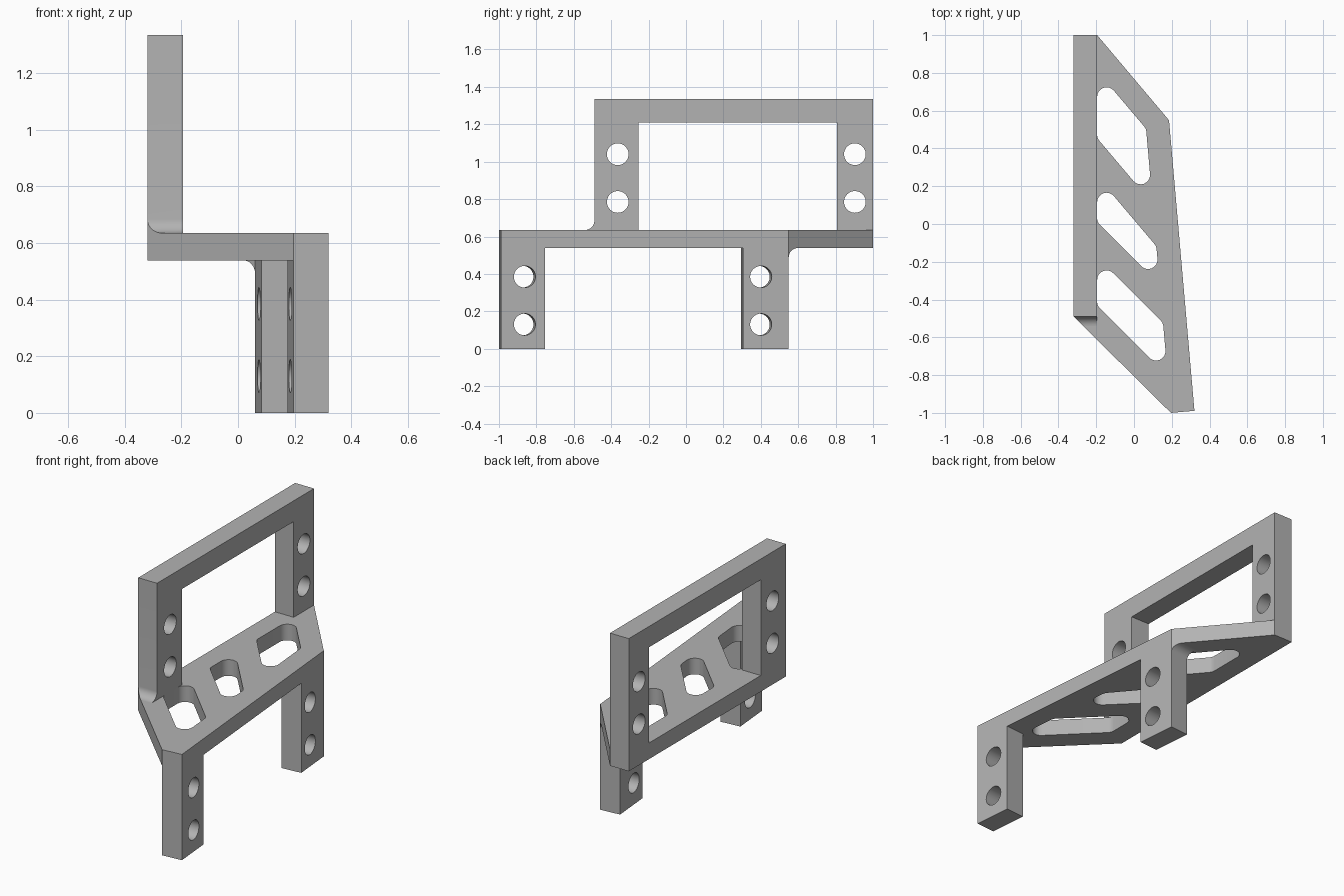
import bpy, bmesh
from math import cos, sin, pi, radians
from mathutils import Vector, Matrix

cube = bpy.data.objects.get("Cube")
if cube:
    bpy.data.objects.remove(cube, do_unlink=True)

grey = bpy.data.materials.new("grey metal")
grey.use_nodes = True
colour = (0.45, 0.45, 0.45, 1)
grey.diffuse_color = colour
grey.node_tree.nodes["Principled BSDF"].inputs["Base Color"].default_value = colour

UP = Vector((0, 0, 1))
T = 0.125                                   # wall thickness
PLATE_LOW, PLATE_TOP, TOP = 0.538, 0.635, 1.335
R = 0.05                                    # fillet radius


def arc(cx, cy, r, a0, a1, n=10):
    return [(cx + r * cos(radians(a0 + (a1 - a0) * i / n)),
             cy + r * sin(radians(a0 + (a1 - a0) * i / n))) for i in range(n + 1)]


def hole(x, y, r=0.058):
    return arc(x, y, r, 0, 360, 40)[:-1]


def rect(x0, x1, y0, y1):
    return [(x0, y0), (x1, y0), (x1, y1), (x0, y1)]


def rounded(points, r, n=8):
    """Round every corner of a convex outline with a tangent arc."""
    out = []
    pts = [Vector(p) for p in points]
    for i, p in enumerate(pts):
        a = (pts[i - 1] - p).normalized()
        b = (pts[(i + 1) % len(pts)] - p).normalized()
        half = a.angle(b) / 2
        centre = p + (a + b).normalized() * r / sin(half)
        start = p + a * r / (sin(half) / cos(half)) - centre
        end = p + b * r / (sin(half) / cos(half)) - centre
        sweep = pi - 2 * half
        for k in range(n + 1):
            t = k / n
            v = (start * sin((1 - t) * sweep) + end * sin(t * sweep)) / sin(sweep)
            out.append(tuple(centre + v))
    return out


def solid(name, outlines, thickness, matrix, cuts=()):
    """Extrude flat outlines (with holes), place them, trim by planes."""
    curve = bpy.data.curves.new(name, 'CURVE')
    curve.dimensions, curve.fill_mode = '2D', 'BOTH'
    curve.extrude = thickness / 2
    for pts in outlines:
        s = curve.splines.new('POLY')
        s.points.add(len(pts) - 1)
        for p, q in zip(s.points, pts):
            p.co = (q[0], q[1], 0, 1)
        s.use_cyclic_u = True
    helper = bpy.data.objects.new(name + " outline", curve)
    bpy.context.collection.objects.link(helper)
    graph = bpy.context.evaluated_depsgraph_get()
    mesh = bpy.data.meshes.new_from_object(helper.evaluated_get(graph))
    bpy.data.objects.remove(helper, do_unlink=True)
    bm = bmesh.new()
    bm.from_mesh(mesh)
    bm.transform(matrix)
    bmesh.ops.remove_doubles(bm, verts=bm.verts, dist=1e-5)
    for point, normal in cuts:
        bmesh.ops.bisect_plane(bm, geom=bm.verts[:] + bm.edges[:] + bm.faces[:], dist=1e-5,
                               plane_co=point, plane_no=normal, clear_outer=True)
        bmesh.ops.holes_fill(bm, edges=[e for e in bm.edges if e.is_boundary], sides=0)
    bmesh.ops.recalc_face_normals(bm, faces=bm.faces)
    bm.to_mesh(mesh)
    bm.free()
    mesh.materials.clear()
    mesh.materials.append(grey)
    obj = bpy.data.objects.new(name, mesh)
    bpy.context.collection.objects.link(obj)
    bpy.ops.object.select_all(action='DESELECT')
    obj.select_set(True)
    bpy.context.view_layer.objects.active = obj
    bpy.ops.object.shade_smooth_by_angle(angle=radians(30))
    return obj


def wall_matrix(origin, along):
    """Local x runs along the wall, local y is up, local z is the wall normal."""
    m = Matrix((along, UP, along.cross(UP))).transposed().to_4x4()
    m.translation = origin
    return m


# Corners of the plate
back_l, back_r = Vector((-0.32, 1, 0)), Vector((-0.195, 1, 0))
front_l = Vector((-0.32, -0.49, 0))
leg_front = Vector((0.32, -0.989, 0))
along = Vector((-sin(radians(5)), cos(radians(5)), 0))
outward = along.cross(UP)
length = 1.544
leg_back = leg_front + along * length
leg_inner = leg_front - outward * T
front_normal = (leg_inner - front_l).cross(UP)
back_normal = (back_r - leg_back).cross(UP)


# Plate with three slanted slots
def slot(low, low_slope, high, high_slope):
    x0 = -0.195

    def right(y, s):
        x = (0.108 - 0.0875 * (y - s * x0)) / (1 + 0.0875 * s)
        return (x, y + s * (x - x0))
    return rounded([(x0, low), right(low, low_slope), right(high, high_slope), (x0, high)], R)


outline = [tuple(p.xy) for p in (back_l, front_l, leg_inner, leg_front, leg_back, back_r)]
slots = [slot(0.454, -1.18, 0.81, -1.18),
         slot(0.01, -1.0, 0.252, -1.18),
         slot(-0.432, -1.0, -0.175, -1.0)]
solid("slotted_plate", [outline] + slots, PLATE_TOP - PLATE_LOW,
      Matrix.Translation((0, 0, (PLATE_LOW + PLATE_TOP) / 2)))

# Upright frame, with the foot fillet trimmed flush to the plate edge
y0, y1 = -0.49, 1
frame = arc(y0 - R, PLATE_TOP + R, R, -90, 0) + [
    (y0, TOP), (y1, TOP), (y1, PLATE_TOP), (0.807, PLATE_TOP), (0.807, 1.21),
    (-0.253, 1.21), (-0.253, PLATE_TOP)]
frame_holes = [hole(y, z) for y in (-0.365, 0.903) for z in (0.785, 1.04)]
solid("upright_frame", [frame] + frame_holes, T,
      wall_matrix(Vector((-0.32 + T / 2, 0, 0)), Vector((0, 1, 0))),
      [(front_l, front_normal)])

# Two drilled legs under the angled edge
wall = wall_matrix(leg_front - outward * T / 2, along)
for name, a, b, mid in (("front_leg", 0, 0.235, 0.127),
                        ("rear_leg", length - 0.245, length, 1.395)):
    solid(name, [rect(a, b, 0, PLATE_LOW)] + [hole(mid, z) for z in (0.13, 0.385)], T, wall)

# Fillet behind the rear leg, trimmed between two slanted planes
web = arc(length + R, PLATE_LOW - R, R, 180, 90) + [(length, PLATE_LOW)]
solid("rear_leg_fillet", [web], T + 2 * R,
      wall_matrix(leg_front - outward * (T / 2 + R), along),
      [(leg_back, back_normal), (leg_back - outward * T, -back_normal)])
